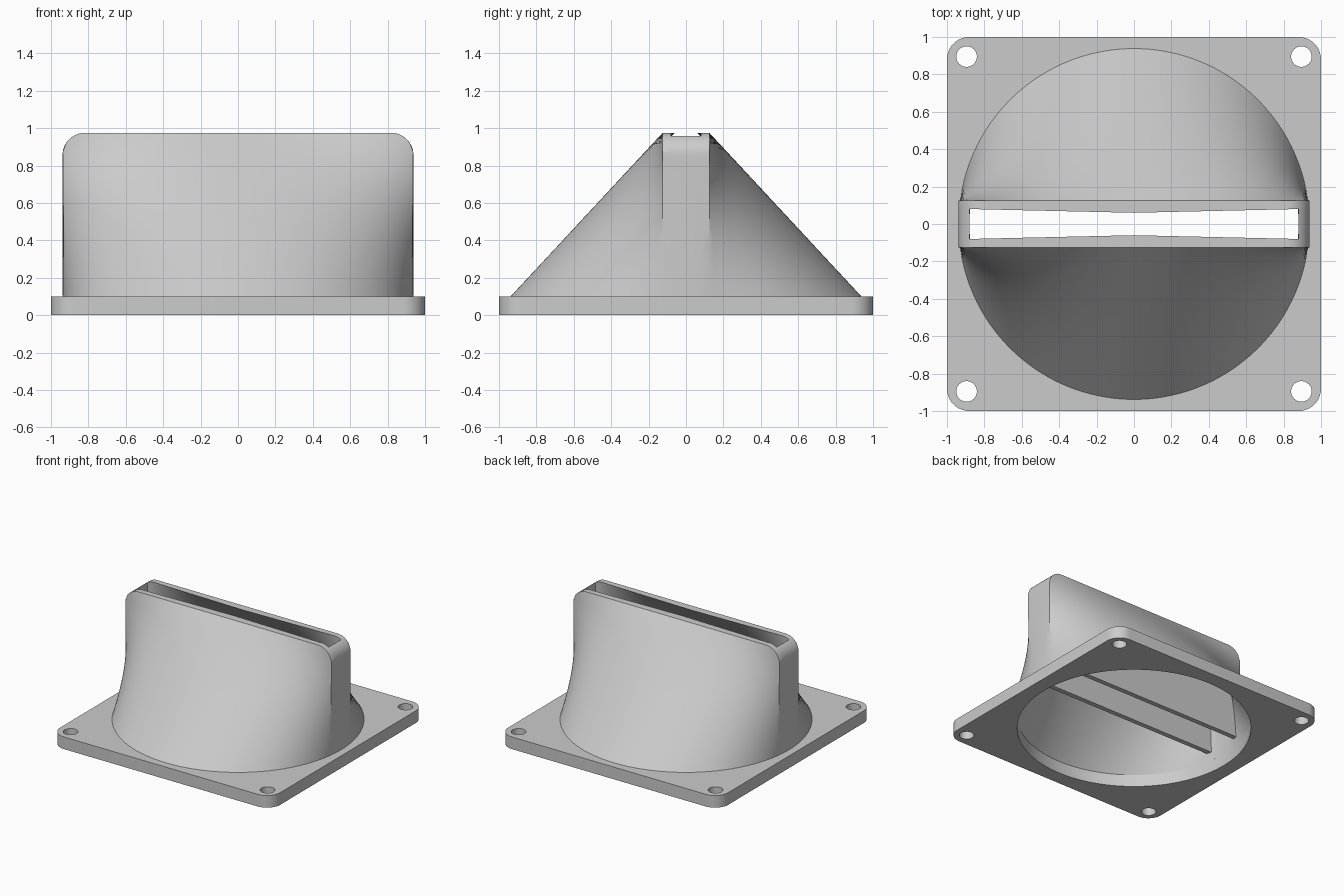
import bpy, bmesh
from math import sin, cos, pi, sqrt, asin

cube = bpy.data.objects.get("Cube")
if cube:
    bpy.data.objects.remove(cube, do_unlink=True)

GREY = bpy.data.materials.new("light grey plastic")
GREY.use_nodes = True
GREY.diffuse_color = (0.6, 0.6, 0.6, 1)
GREY.node_tree.nodes["Principled BSDF"].inputs["Base Color"].default_value = (0.6, 0.6, 0.6, 1)

BASE, TOP = 0.10, 0.975       # plate thickness, duct height
R, R_IN = 0.938, 0.88         # outer and inner radius / half length
HALF, SLOT = 0.125, 0.08      # outer and inner half width of the slot
ROUND = 0.12                  # radius of the upper corners
CORNER = asin(HALF / R)       # angle on the circle that runs up to a slot corner


def finish(bm, name):
    bmesh.ops.recalc_face_normals(bm, faces=bm.faces)
    mesh = bpy.data.meshes.new(name)
    bm.to_mesh(mesh)
    bm.free()
    mesh.materials.append(GREY)
    obj = bpy.data.objects.new(name, mesh)
    bpy.context.collection.objects.link(obj)
    bpy.ops.object.select_all(action='DESELECT')
    obj.select_set(True)
    bpy.context.view_layer.objects.active = obj
    bpy.ops.object.shade_smooth_by_angle(angle=pi / 7)


def extrude(bm, faces, vec):
    new = bmesh.ops.extrude_face_region(bm, geom=faces)["geom"]
    bmesh.ops.translate(bm, vec=vec, verts=[v for v in new if isinstance(v, bmesh.types.BMVert)])


def lerp(a, b, t):
    return a + (b - a) * t


def cap(x):
    """Height of the duct's rounded outline at x."""
    d = min(max(abs(x) - (R - ROUND), 0), ROUND)
    return TOP - ROUND + sqrt(ROUND ** 2 - d ** 2)


def circle(cx, cy, r, n):
    return [(cx + r * cos(2 * pi * i / n), cy + r * sin(2 * pi * i / n)) for i in range(n)]


# Mounting plate: rounded square with a large opening and four screw holes
def build_plate():
    bm = bmesh.new()
    outline = []
    for q, (sx, sy) in enumerate([(1, 1), (-1, 1), (-1, -1), (1, -1)]):
        for i in range(11):
            a = (q + i / 10) * pi / 2
            outline.append((sx * (1 - ROUND) + ROUND * cos(a), sy * (1 - ROUND) + ROUND * sin(a)))
    loops = [outline, circle(0, 0, R_IN, 128)]
    loops += [circle(sx * 0.895, sy * 0.895, 0.055, 32) for sx in (-1, 1) for sy in (-1, 1)]
    for loop in loops:
        vs = [bm.verts.new((x, y, 0)) for x, y in loop]
        for a, b in zip(vs, vs[1:] + vs[:1]):
            bm.edges.new((a, b))
    bmesh.ops.triangle_fill(bm, edges=bm.edges[:], use_beauty=True)
    extrude(bm, bm.faces[:], (0, 0, BASE))
    finish(bm, "mounting_plate")


def skin(b, t, rows):
    """Straight line from b on the circle to t on the slot, cut off at the rounded outline."""
    lo, hi = 0, 1
    for _ in range(40):
        mid = (lo + hi) / 2
        if lerp(BASE, TOP, mid) < cap(lerp(b[0], t[0], mid)):
            lo = mid
        else:
            hi = mid
    steps = [hi * i / rows for i in range(rows + 1)]
    return [(lerp(b[0], t[0], f), lerp(b[1], t[1], f), lerp(BASE, TOP, f)) for f in steps]


def duct_column(bottom, top):
    """Outside, rim and inside of the duct along one ruling."""
    k = R_IN / R
    ix = top[0] * k
    iy = top[1] / HALF * lerp(0.06, SLOT, abs(ix) / R_IN)
    outer = skin(bottom, top, 24)
    inner = skin((bottom[0] * k, bottom[1] * k), (ix, iy), 24)[::-1]
    p, q = outer[-1], inner[0]
    rim = []
    for i in range(1, 8):
        f = (i / 8) ** 2
        x = lerp(p[0], q[0], f)
        rim.append((x, lerp(p[1], q[1], f), cap(x)))
    return outer + rim + inner


# Duct shell: equal steps along the circle run to equal steps along the slot
def build_duct():
    sides, ends = 96, 6
    bm = bmesh.new()
    cols = []
    for sign, start in ((1, 0), (-1, pi)):
        rulings = []
        for i in range(ends):
            th = start + lerp(-CORNER, CORNER, i / ends)
            rulings.append((th, (sign * R, R * sin(th))))
        for i in range(sides):
            th = start + lerp(CORNER, pi - CORNER, i / sides)
            rulings.append((th, (sign * lerp(R, -R, i / sides), sign * HALF)))
        for th, top in rulings:
            column = duct_column((R * cos(th), R * sin(th)), top)
            cols.append([bm.verts.new(p) for p in column])
    for c, d in zip(cols, cols[1:] + cols[:1]):
        for i in range(len(c) - 1):
            bm.faces.new((c[i], d[i], d[i + 1], c[i + 1]))
    finish(bm, "duct_shell")


def reach(z, y):
    """Half length of the duct at height z and distance y from the middle."""
    t = (z - BASE) / (TOP - BASE)
    th = asin((y - HALF * t) / ((1 - t) * R))
    u = (th - CORNER) / (pi / 2 - CORNER)
    return R * ((1 - t) * cos(th) + t * (1 - u))


# Inner guide walls: upright panels inside the duct, ending in its shell
def build_guide(name, y0, y1):
    bm = bmesh.new()
    far = max(abs(y0), abs(y1))
    heights = [lerp(0.17, 0.83, i / 24) for i in range(25)]
    right = [(reach(z, far) - 0.015, z) for z in heights]
    outline = right + [(-x, z) for x, z in reversed(right)]
    face = bm.faces.new([bm.verts.new((x, y0, z)) for x, z in outline])
    extrude(bm, [face], (0, y1 - y0, 0))
    finish(bm, name)


build_plate()
build_duct()
build_guide("guide_wall_front", -0.17, -0.13)
build_guide("guide_wall_back", 0.13, 0.17)
